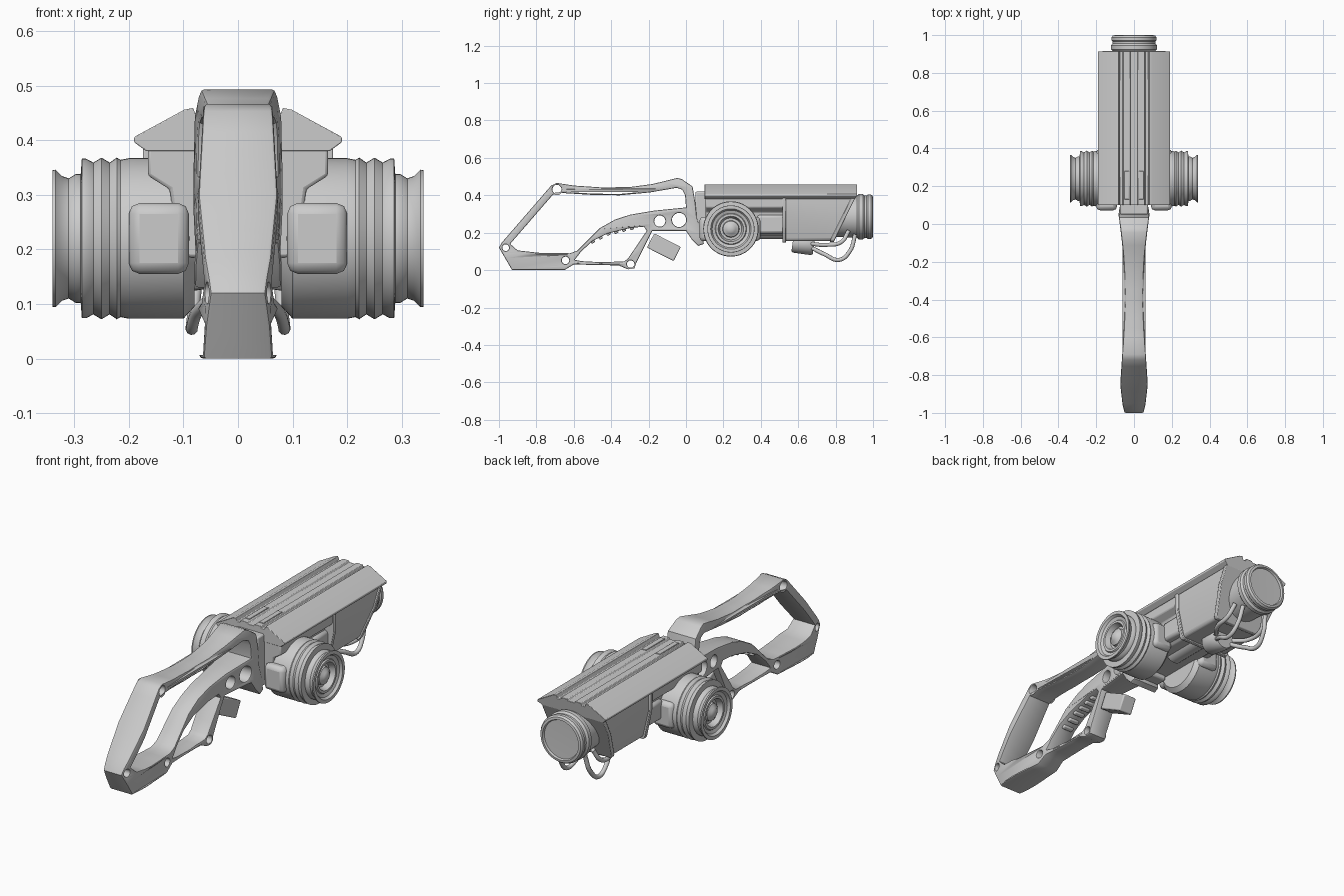
import bpy, bmesh, math
from mathutils import Matrix, Vector

if "Cube" in bpy.data.objects:
    bpy.data.objects.remove(bpy.data.objects["Cube"])

def finish(name, bm, bevel=0.0, angle=32):
    bmesh.ops.remove_doubles(bm, verts=bm.verts, dist=1e-5)
    bmesh.ops.recalc_face_normals(bm, faces=bm.faces)
    me = bpy.data.meshes.new(name)
    bm.to_mesh(me)
    bm.free()
    ob = bpy.data.objects.new(name, me)
    bpy.context.collection.objects.link(ob)
    if bevel:
        m = ob.modifiers.new("bevel", 'BEVEL')
        m.width, m.segments, m.limit_method = bevel, 2, 'ANGLE'
    smooth(ob, angle)
    return ob

def smooth(ob, angle=32):
    bpy.ops.object.select_all(action='DESELECT')
    ob.select_set(True)
    bpy.context.view_layer.objects.active = ob
    bpy.ops.object.shade_smooth_by_angle(angle=math.radians(angle))

def lathe(name, prof, matrix, n=48):
    # prof: (distance along local z, radius)
    bm = bmesh.new()
    rings = [[bm.verts.new(matrix @ Vector((r * math.cos(a), r * math.sin(a), t)))
              for a in (2 * math.pi * i / n for i in range(n))] for t, r in prof]
    for a, b in zip(rings, rings[1:]):
        for i in range(n):
            bm.faces.new((a[i], a[(i + 1) % n], b[(i + 1) % n], b[i]))
    for end in (rings[0], rings[-1]):
        bm.faces.new(end)
    return finish(name, bm)

def prism(name, half, y0, y1, bevel=0.0):
    # half xz profile mirrored over x; y0 / y1 are functions of z
    prof = half + [(-x, z) for x, z in reversed(half) if x > 0]
    bm = bmesh.new()
    a = [bm.verts.new((x, y0(z), z)) for x, z in prof]
    b = [bm.verts.new((x, y1(z), z)) for x, z in prof]
    bm.faces.new(a)
    bm.faces.new(b)
    for i in range(len(a)):
        j = (i + 1) % len(a)
        bm.faces.new((a[i], a[j], b[j], b[i]))
    return finish(name, bm, bevel)

def box(name, c, size, rot=0.0, bevel=0.008):
    bm = bmesh.new()
    bmesh.ops.create_cube(bm, size=1, matrix=Matrix.Translation(c) @ Matrix.Rotation(rot, 4, 'X')
                          @ Matrix.Diagonal((*size, 1)))
    return finish(name, bm, bevel)

def cable(name, pts, r):
    cu = bpy.data.curves.new(name, 'CURVE')
    cu.dimensions, cu.bevel_depth, cu.bevel_resolution, cu.use_fill_caps = '3D', r, 3, True
    sp = cu.splines.new('BEZIER')
    sp.bezier_points.add(len(pts) - 1)
    for p, co in zip(sp.bezier_points, pts):
        p.co = co
        p.handle_left_type = p.handle_right_type = 'AUTO'
    ob = bpy.data.objects.new(name, cu)
    bpy.context.collection.objects.link(ob)

def lerp(table, v):
    for (a, fa), (b, fb) in zip(table, table[1:]):
        if v <= b:
            return fa + (fb - fa) * max(0, (v - a) / (b - a))
    return table[-1][1]

def circle(y, z, r, n=20):
    return [(y + r * math.cos(2 * math.pi * i / n), z + r * math.sin(2 * math.pi * i / n)) for i in range(n)]

def dense(pts, step=0.05):
    out = []
    for (a, b), (c, d) in zip(pts, pts[1:] + pts[:1]):
        n = max(1, int(math.hypot(c - a, d - b) / step))
        out += [(a + (c - a) * i / n, b + (d - b) * i / n) for i in range(n)]
    return out

# Skeleton stock: side outline with openings, width varying along its length
outer = [(-1, .12), (-.985, .147), (-.72, .453), (-.69, .466), (-.6, .452), (-.45, .442), (-.3, .444),
         (-.18, .46), (-.045, .493), (-.02, .485), (.035, .447), (.05, .36), (.058, .28), (.09, .19),
         (.095, .14), (.065, .13), (.03, .165), (0, .21), (-.18, .21), (-.265, .04), (-.275, .01),
         (-.31, .004), (-.36, .025), (-.6, .03), (-.65, 0), (-.93, 0)]
rear_opening = [(-.66, .412), (-.5, .402), (-.355, .4), (-.195, .415), (-.05, .44), (-.02, .43), (-.005, .4),
                (0, .335), (-.17, .318), (-.3, .296), (-.38, .27), (-.46, .225), (-.54, .145), (-.58, .105),
                (-.62, .09), (-.78, .092), (-.9, .105), (-.94, .14), (-.71, .405)]
guard_opening = [(-.595, .055), (-.56, .1), (-.5, .155), (-.42, .195), (-.3, .225), (-.225, .232),
                 (-.21, .21), (-.31, .062), (-.33, .047), (-.45, .042), (-.56, .048)]
widths = [(-1, .05), (-.96, .06), (-.85, .073), (-.7, .063), (-.55, .052), (-.4, .046), (-.2, .052),
          (-.05, .068), (.05, .082), (.1, .075)]
pins = [(-.964, .12, .018), (-.69, .432, .024), (-.644, .052, .02), (-.296, .032, .02)]
loops = [dense(outer), dense(rear_opening), dense(guard_opening), circle(-.14, .262, .03), circle(-.037, .268, .038)]
loops += [circle(*p) for p in pins]
cu = bpy.data.curves.new("stock_outline", 'CURVE')
cu.dimensions, cu.fill_mode = '2D', 'BOTH'
cu.extrude, cu.bevel_depth, cu.offset, cu.bevel_resolution = .063, .007, -.007, 1
for pts in loops:
    sp = cu.splines.new('POLY')
    sp.points.add(len(pts) - 1)
    for p, (y, z) in zip(sp.points, pts):
        p.co = (y, z, 0, 1)
    sp.use_cyclic_u = True
tmp = bpy.data.objects.new("stock_outline", cu)
bpy.context.collection.objects.link(tmp)
dg = bpy.context.evaluated_depsgraph_get()
me = bpy.data.meshes.new_from_object(tmp.evaluated_get(dg))
bpy.data.objects.remove(tmp)
bm = bmesh.new()
bm.from_mesh(me)
for v in bm.verts:
    y, z, x = v.co
    v.co = (x * lerp(widths, y) / .07, y, z)
finish("stock", bm, angle=35)

# Finger ridges under the grip, and the trigger block
for i in range(6):
    y = -.5 + i * .042
    z = lerp([(-.5, .155), (-.42, .195), (-.3, .225), (-.2, .232)], y)
    box(f"grip_ridge_{i}", (0, y, z), (.06, .022, .022), .45, .006)
box("trigger", (0, -.118, .122), (.075, .16, .085), math.radians(-27), .006)

# Main housing: top cover, rear body, front side panels with slanted nose
nose = lambda z: lerp([(.155, .79), (.385, .905), (.4, .915)], z)
prism("top_cover", [(0, .446), (.018, .446), (.022, .454), (.056, .454), (.06, .442), (.076, .442), (.082, .459),
                    (.098, .456), (.19, .406), (.19, .396), (.168, .38), (0, .38)],
      lambda z: .1, lambda z: nose(z), .002)
prism("rear_body", [(0, .39), (.165, .39), (.165, .335), (.125, .31), (.11, .2), (.09, .185), (0, .185)],
      lambda z: .105, lambda z: .56, .006)
prism("front_body", [(0, .39), (.166, .39), (.166, .3), (.135, .165), (.125, .155), (0, .155)],
      lambda z: .53, lambda z: nose(z) - .01, .006)
prism("panel_rib", [(0, .39), (.174, .39), (.174, .3), (.145, .16), (.135, .148), (0, .148)],
      lambda z: .515, lambda z: .535, .003)
prism("nose_rim", [(0, .385), (.172, .385), (.172, .3), (.142, .16), (.132, .15), (0, .15)],
      lambda z: nose(z) - .022, lambda z: nose(z), .003)
box("stock_joint", (0, .1, .29), (.15, .1, .26))
for s in (-1, 1):
    box("cover_inset", (s * .039, .205, .454), (.026, .15, .008), bevel=.002)
    box("rear_fairing", (s * .115, .455, .245), (.05, .15, .1), bevel=.015)

# Front lens barrel
to_y = Matrix.Rotation(-math.pi / 2, 4, 'X')
lathe("lens_barrel", [(.76, 0), (.76, .105), (.915, .112), (.925, .122), (.945, .122), (.955, .113), (.966, .113),
                      (.972, .119), (.988, .119), (.998, .112), (1, .1), (.99, .096), (.988, 0)],
      Matrix.Translation((0, 0, .285)) @ to_y)
lathe("under_tube", [(.3, 0), (.3, .05), (.6, .05), (.6, 0)], Matrix.Translation((0, 0, .215)) @ to_y, 24)

# Side drums with ribbed rims and a domed hub
drum = [(.08, 0), (.08, .125), (.1, .147), (.2, .147), (.215, .144), (.222, .148), (.235, .139), (.25, .148),
        (.265, .139), (.278, .146), (.286, .146), (.288, .118), (.297, .118), (.31, .11), (.322, .114),
        (.334, .126), (.34, .125), (.34, .108), (.328, .1), (.322, .084), (.328, .08), (.328, .068),
        (.3, .058), (.3, .045), (.315, .042), (.318, .034), (.327, .024), (.332, .012), (.333, 0)]
for s, side in ((-1, "left"), (1, "right")):
    lathe(f"drum_{side}", drum,
          Matrix.Translation((0, .24, .22)) @ Matrix.Rotation(s * math.pi / 2, 4, 'Y'), 56)
    box(f"drum_strap_{side}", (s * .145, .235, .22), (.11, .325, .13), bevel=.02)
    # Looping cables from the canister to the nose
    cable(f"long_cable_{side}", [(s * .04, .67, .12), (s * .075, .74, .085), (s * .085, .82, .055),
                                 (s * .08, .875, .1), (s * .07, .905, .19)], .011)
    cable(f"short_cable_{side}", [(s * .045, .67, .14), (s * .1, .75, .135), (s * .105, .83, .15),
                                  (s * .09, .87, .21)], .011)

# Canister under the nose
lathe("canister", [(-.06, 0), (-.06, .05), (-.05, .056), (.045, .056), (.055, .05), (.055, 0)],
      Matrix.Translation((0, .63, .142)) @ Matrix.Rotation(math.radians(-98), 4, 'X'), 32)
